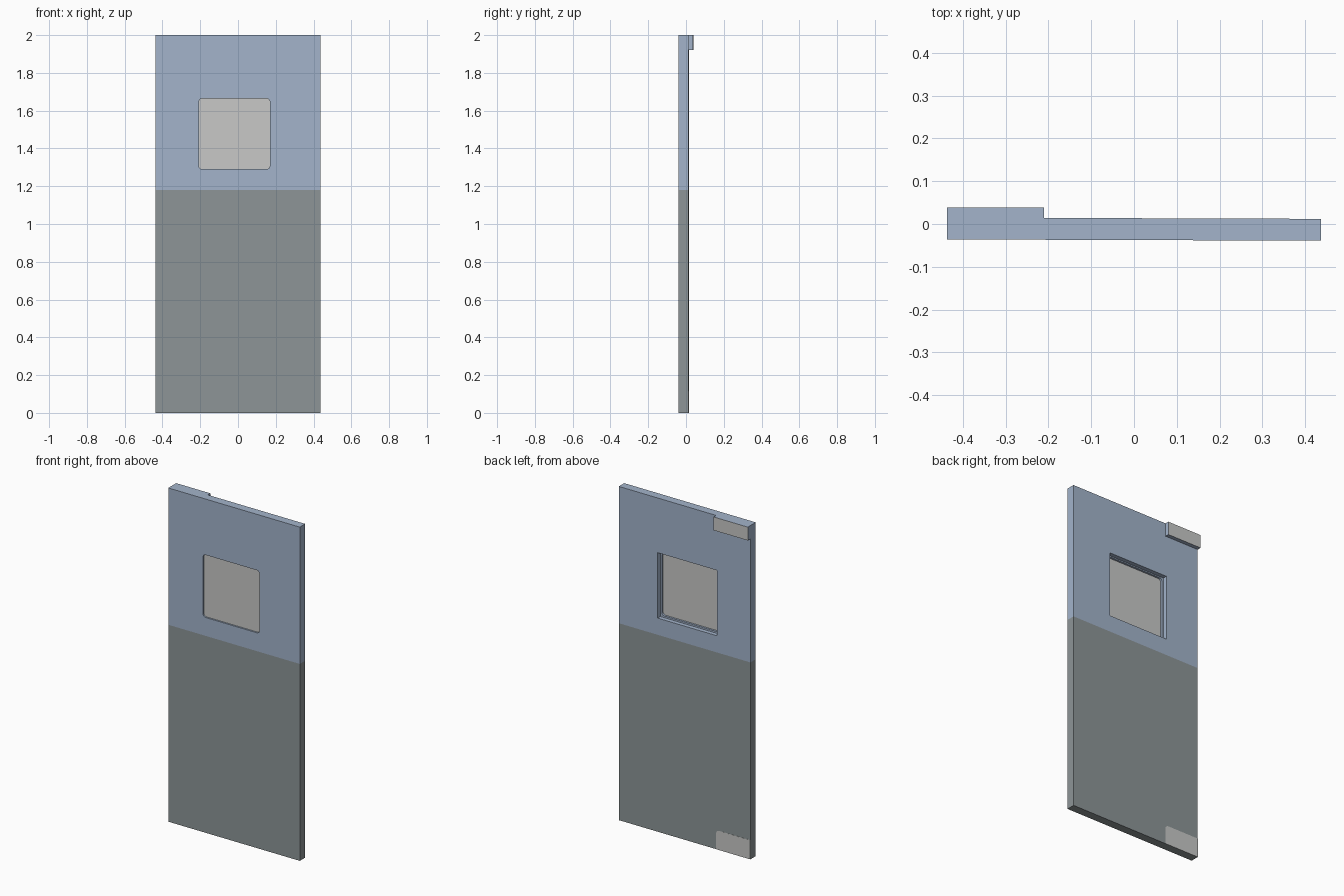
import bpy, bmesh, math

if "Cube" in bpy.data.objects:
    bpy.data.objects.remove(bpy.data.objects["Cube"])

def mat(name, col):
    m = bpy.data.materials.new(name)
    m.diffuse_color = (*col, 1)
    m.use_nodes = True
    m.node_tree.nodes["Principled BSDF"].inputs["Base Color"].default_value = m.diffuse_color
    return m

BLUE = mat("pale blue paint", (0.366, 0.456, 0.597))
GREY = mat("dark grey paint", (0.266, 0.301, 0.309))
LIGHT = mat("light grey", (0.578, 0.584, 0.571))
SPLIT = 1.18      # height where the paint changes
SKEW = 0.0034     # the door hangs very slightly ajar

def profile(x0, x1, z0, z1, r=0.0, corners=(1, 1, 1, 1), steps=4):
    """Rectangle in x and z with optional rounded corners."""
    pts = []
    spec = [(x1, z1, -1, -1, 0), (x0, z1, 1, -1, 90),
            (x0, z0, 1, 1, 180), (x1, z0, -1, 1, 270)]
    for on, (x, z, sx, sz, a) in zip(corners, spec):
        if r and on:
            for i in range(steps + 1):
                t = math.radians(a + 90 * i / steps)
                pts.append((x + sx * r + r * math.cos(t), z + sz * r + r * math.sin(t)))
        else:
            pts.append((x, z))
    return pts

def slab(name, pts, y0, y1, mats):
    """Extrude a profile from y0 (front) to y1 (back)."""
    bm = bmesh.new()
    face = bm.faces.new([bm.verts.new((x, y0, z)) for x, z in pts])
    ext = bmesh.ops.extrude_face_region(bm, geom=[face])
    for v in ext["geom"]:
        if isinstance(v, bmesh.types.BMVert):
            v.co.y = y1
    bmesh.ops.recalc_face_normals(bm, faces=bm.faces[:])
    me = bpy.data.meshes.new(name)
    bm.to_mesh(me)
    bm.free()
    for m in mats:
        me.materials.append(m)
    ob = bpy.data.objects.new(name, me)
    bpy.context.collection.objects.link(ob)
    return ob

# door leaf with a stepped window opening
door = slab("door_leaf", profile(-0.437, 0.437, 0, 2), -0.0375, 0.0135, [BLUE, GREY])
cutters = [
    slab("front_opening_cutter", profile(-0.207, 0.169, 1.29, 1.665, 0.018), -0.1, 0.1, []),
    slab("back_opening_cutter", profile(-0.217, 0.179, 1.28, 1.672), -0.012, 0.1, []),
]
bpy.context.view_layer.objects.active = door
for c in cutters:
    c.hide_render = True
    mod = door.modifiers.new("opening", 'BOOLEAN')
    mod.operation = 'DIFFERENCE'
    mod.solver = 'EXACT'
    mod.object = c
    bpy.ops.object.modifier_apply(modifier=mod.name)
for c in cutters:
    bpy.data.objects.remove(c)

# two-tone paint split by height
bm = bmesh.new()
bm.from_mesh(door.data)
bmesh.ops.bisect_plane(bm, geom=bm.verts[:] + bm.edges[:] + bm.faces[:],
                       plane_co=(0, 0, SPLIT), plane_no=(0, 0, 1))
for f in bm.faces:
    f.material_index = 1 if f.calc_center_median().z < SPLIT else 0
bm.to_mesh(door.data)
bm.free()

# window pane, slightly overlapping the opening edges
pane = slab("window_pane", profile(-0.209, 0.171, 1.288, 1.667), -0.028, -0.024, [LIGHT])

# closer block at the top back, light cover on its outer face
closer = slab("closer_block", profile(-0.437, -0.21, 1.92, 2.0), 0.0125, 0.0375, [BLUE, LIGHT])
for p in closer.data.polygons:
    p.material_index = 1 if p.normal.y > 0.9 else 0

# pivot plate at the bottom back
plate = slab("pivot_plate", profile(-0.437, -0.21, 0, 0.115, 0.02, (1, 0, 0, 0)),
             0.0125, 0.0143, [LIGHT])

# tiny skew shared by all parts
for ob in (door, pane, closer, plate):
    for v in ob.data.vertices:
        v.co.y -= SKEW * v.co.x
    ob.data.update()
